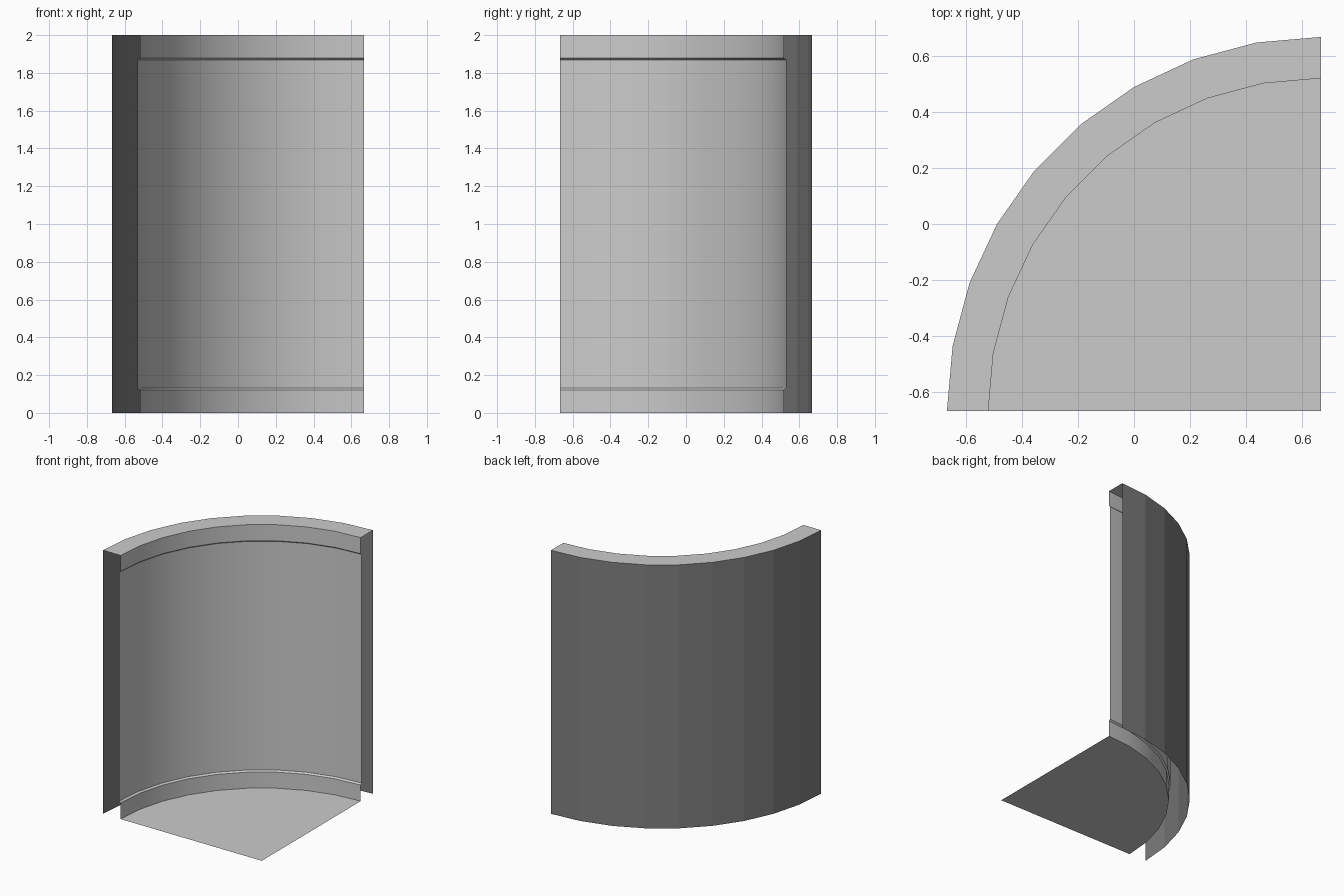
import bpy, bmesh
from math import cos, sin, pi

if "Cube" in bpy.data.objects:
    bpy.data.objects.remove(bpy.data.objects["Cube"])

C = 0.6667          # arc centre sits at (C, -C)
SEG = 9             # ten-degree facets over a quarter turn
R_OUT, R_WALL, R_TRIM = 1.3334, 1.198, 1.186
Z_LOW, Z_HIGH, TOP = 0.122, 1.878, 2.0


def grey(name, v):
    mat = bpy.data.materials.new(name)
    mat.diffuse_color = (v, v, v, 1)
    mat.use_nodes = True
    mat.node_tree.nodes["Principled BSDF"].inputs["Base Color"].default_value = mat.diffuse_color
    return mat


LIGHT = grey("light_grey", 0.555)
DARK = grey("dark_grey", 0.215)


def finish(name, bm, mat, smooth=False):
    mesh = bpy.data.meshes.new(name)
    bm.to_mesh(mesh)
    bm.free()
    mesh.materials.append(mat)
    obj = bpy.data.objects.new(name, mesh)
    bpy.context.collection.objects.link(obj)
    if smooth:
        bpy.context.view_layer.objects.active = obj
        obj.select_set(True)
        bpy.ops.object.shade_smooth_by_angle(angle=pi / 6)
        obj.select_set(False)
    return obj


def arc_verts(bm, r, z):
    angles = [pi - pi / 2 * i / SEG for i in range(SEG + 1)]
    return [bm.verts.new((C + r * cos(a), -C + r * sin(a), z)) for a in angles]


def swept(name, profile, mat, smooth=False):
    """Sweep an open (radius, z) profile round the quarter arc."""
    bm = bmesh.new()
    rows = [arc_verts(bm, r, z) for r, z in profile]
    for a, b in zip(rows, rows[1:]):
        for i in range(SEG):
            bm.faces.new((a[i], a[i + 1], b[i + 1], b[i]))
    return finish(name, bm, mat, smooth)


# Inner side: base trim, wall panel, top trim (profiles run upward, facing in)
swept("base_trim", [(R_TRIM, 0), (R_TRIM, Z_LOW), (R_WALL, Z_LOW + 0.011)], LIGHT, True)
swept("wall_panel", [(R_WALL, Z_LOW + 0.011), (R_WALL, Z_HIGH - 0.01)], LIGHT, True)
swept("top_trim", [(R_WALL, Z_HIGH - 0.01), (R_TRIM, Z_HIGH), (R_TRIM, TOP)], LIGHT, True)

# Top ledge and dark faceted outer shell; ends and underside of the wall stay open
swept("top_ledge", [(R_TRIM, TOP), (R_OUT, TOP)], LIGHT)
swept("outer_shell", [(R_OUT, TOP), (R_OUT, 0)], DARK)

# Quarter-disc floor
bm = bmesh.new()
rim = arc_verts(bm, R_TRIM, 0)
corner = bm.verts.new((C, -C, 0))
bm.faces.new([corner] + rim[::-1])
finish("floor", bm, LIGHT)
